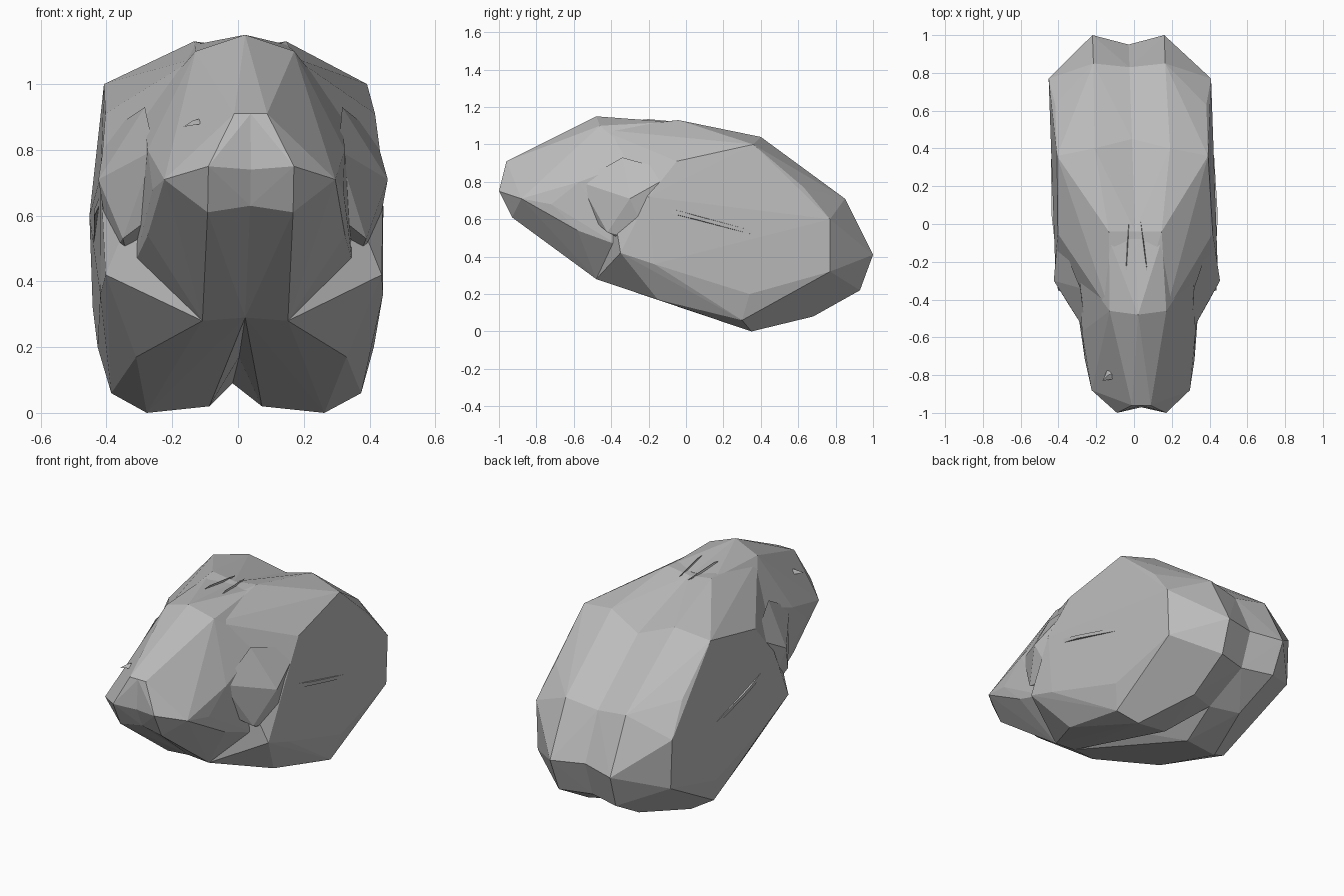
import bpy, bmesh
from mathutils import Vector

stone = bpy.data.materials.new("grey stone")
stone.diffuse_color = (0.5, 0.5, 0.5, 1)


def skew(p):
    # the rock is turned slightly about its vertical axis
    return Vector((p[0] + 0.005 - 0.035 * p[1], p[1], p[2]))


def hull_part(name, points, sides=(1, -1)):
    """Faceted hull of the points, repeated for each side and open along the middle plane."""
    bm = bmesh.new()
    for s in sides:
        vs = [bm.verts.new((s * x, y, z)) for x, y, z in points]
        res = bmesh.ops.convex_hull(bm, input=vs)
        loose = {v for v in res["geom_interior"] + res["geom_unused"]
                 if isinstance(v, bmesh.types.BMVert)}
        bmesh.ops.delete(bm, geom=list(loose), context="VERTS")
    inner = [f for f in bm.faces if all(abs(v.co.x) < 0.001 for v in f.verts)]
    bmesh.ops.delete(bm, geom=inner, context="FACES")
    bmesh.ops.remove_doubles(bm, verts=bm.verts, dist=0.001)
    for v in bm.verts:
        v.co = skew(v.co)
    bmesh.ops.recalc_face_normals(bm, faces=bm.faces)
    me = bpy.data.meshes.new(name)
    bm.to_mesh(me)
    bm.free()
    me.materials.append(stone)
    ob = bpy.data.objects.new(name, me)
    bpy.context.collection.objects.link(ob)
    return ob


# two big rear lobes with a groove between them
hull_part("body_lobes", [
    (0.14, -0.04, 1.13), (0.20, 0.40, 1.04), (0.20, 0.62, 0.87), (0.19, 0.85, 0.71),
    (0.40, 0.36, 1.00), (0.41, -0.05, 0.91), (0.40, 0.63, 0.77),
    (0.43, 0.77, 0.60), (0.42, 0.77, 0.32), (0.19, 1.00, 0.41), (0.18, 0.93, 0.22),
    (0.16, 0.68, 0.08), (0.27, 0.35, 0.00), (0.38, 0.30, 0.06), (0.42, 0.34, 0.20),
    (0.43, -0.17, 0.36), (0.42, -0.35, 0.42), (0.13, -0.48, 0.28), (0.32, -0.15, 0.17),
    (0.15, -0.46, 1.08), (0.43, -0.20, 0.72), (0.08, 0.35, 0.02),
    # groove line
    (0, -0.48, 0.29), (0, 0.05, 0.17), (0, 0.62, 0.09), (0, 0.88, 0.22), (0, 0.95, 0.42),
    (0, 0.83, 0.68), (0, 0.45, 0.97), (0, -0.04, 1.11), (0, -0.45, 1.09)])

# narrower blunt front end
hull_part("front_block", [
    (0.13, -1.00, 0.75), (0.13, -0.93, 0.61), (0.26, -0.88, 0.71), (0.05, -0.96, 0.91),
    (0, -0.96, 0.91), (0, -0.97, 0.74), (0, -0.92, 0.63), (0, -0.48, 1.15),
    (0.15, -0.46, 1.10), (0.30, -0.57, 0.80), (0.29, -0.72, 0.68), (0.30, -0.58, 0.54),
    (0.33, -0.36, 0.46), (0.13, -0.48, 0.28), (0, -0.48, 0.29),
    (0.14, -0.08, 1.12), (0, -0.08, 1.11), (0.30, -0.25, 0.92)])

# drooping side flaps
hull_part("side_flaps", [
    (0.28, -0.57, 0.80), (0.44, -0.30, 0.71), (0.37, -0.42, 0.53), (0.35, -0.30, 0.47),
    (0.40, -0.20, 0.48), (0.41, -0.05, 0.85), (0.30, -0.34, 0.93), (0.28, -0.50, 0.60)])

# thin raised splinters along the flanks
hull_part("flank_splinters", [
    (0.42, -0.20, 0.69), (0.42, -0.20, 0.66), (0.44, 0.05, 0.62), (0.44, 0.05, 0.60),
    (0.432, 0.35, 0.54), (0.432, 0.35, 0.52), (0.40, 0.10, 0.60)])

# narrow chips on the crown
hull_part("crown_chips", [
    (0.09, -0.44, 1.10), (0.07, -0.46, 1.11), (0.03, 0.02, 1.115), (0.05, -0.20, 1.135),
    (0.05, -0.20, 1.08)])

# small chip on one side of the brow
hull_part("brow_chip", [
    (0.20, -0.83, 0.87), (0.12, -0.78, 0.90), (0.17, -0.80, 0.89), (0.15, -0.72, 0.88),
    (0.14, -0.82, 0.88)], sides=(-1,))
